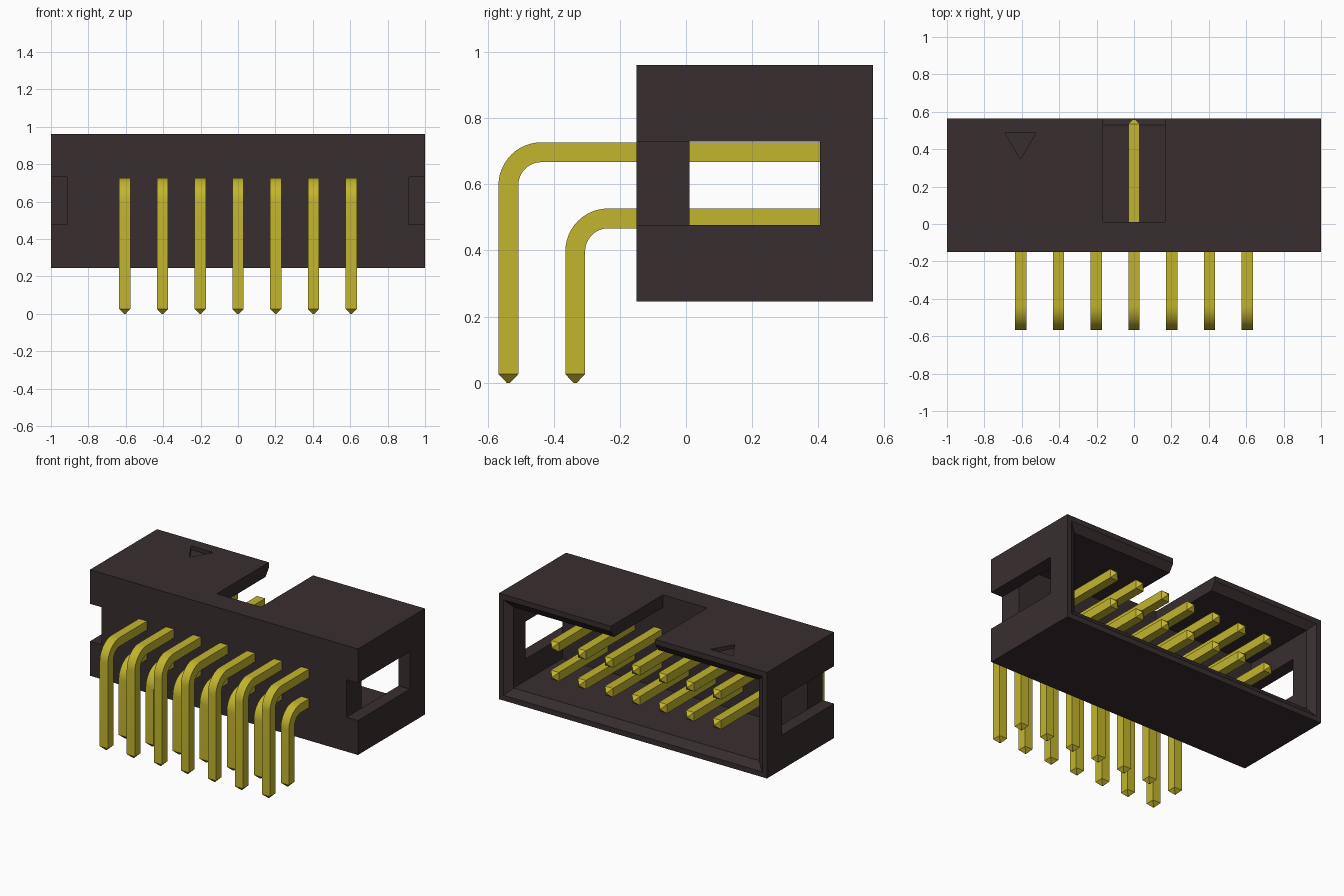
import bpy, bmesh, math
from mathutils import Vector

if "Cube" in bpy.data.objects:
    bpy.data.objects.remove(bpy.data.objects["Cube"], do_unlink=True)


def make_material(name, rgb):
    mat = bpy.data.materials.new(name)
    mat.use_nodes = True
    mat.diffuse_color = (*rgb, 1)
    mat.node_tree.nodes["Principled BSDF"].inputs["Base Color"].default_value = (*rgb, 1)
    return mat


plastic = make_material("dark plastic", (0.039, 0.027, 0.028))
gold = make_material("gold metal", (0.54, 0.46, 0.027))


def loft(name, rings, mat):
    """Closed solid skinned through rings of points."""
    bm = bmesh.new()
    loops = [[bm.verts.new(p) for p in ring] for ring in rings]
    for a, b in zip(loops, loops[1:]):
        for i in range(len(a)):
            j = (i + 1) % len(a)
            bm.faces.new((a[i], a[j], b[j], b[i]))
    bm.faces.new(loops[0])
    bm.faces.new(loops[-1])
    bmesh.ops.recalc_face_normals(bm, faces=bm.faces)
    mesh = bpy.data.meshes.new(name)
    bm.to_mesh(mesh)
    bm.free()
    mesh.materials.append(mat)
    obj = bpy.data.objects.new(name, mesh)
    bpy.context.collection.objects.link(obj)
    return obj


def rect(y, x0, x1, z0, z1):
    return [(x0, y, z0), (x1, y, z0), (x1, y, z1), (x0, y, z1)]


def box(name, x0, x1, y0, y1, z0, z1):
    return loft(name, [rect(y0, x0, x1, z0, z1), rect(y1, x0, x1, z0, z1)], plastic)


def activate(obj):
    bpy.ops.object.select_all(action='DESELECT')
    obj.select_set(True)
    bpy.context.view_layer.objects.active = obj


def cut(obj, cutter):
    mod = obj.modifiers.new("cut", 'BOOLEAN')
    mod.operation = 'DIFFERENCE'
    mod.solver = 'EXACT'
    mod.object = cutter
    activate(obj)
    bpy.ops.object.modifier_apply(modifier=mod.name)
    bpy.data.objects.remove(cutter, do_unlink=True)


# Housing shell
FRONT, BACK, BOTTOM, TOP = -0.15, 0.565, 0.245, 0.96
WALL, LIP, FLOOR = 0.085, 0.035, 0.01
housing = box("housing", -1, 1, FRONT, BACK, BOTTOM, TOP)


def opening(y, inset):
    return rect(y, inset - 1, 1 - inset, BOTTOM + inset, TOP - inset)


# Cavity with a chamfered mouth
cut(housing, loft("cavity_cutter", [opening(FLOOR, WALL), opening(BACK - 0.035, WALL),
                                    opening(BACK, LIP), opening(BACK + 0.1, LIP)], plastic))

# Key slot in the top wall
cut(housing, box("slot_cutter", -0.165, 0.165, FLOOR, BACK + 0.1, 0.8, TOP + 0.1))

# Latch recesses and windows on both ends
for s in (-1, 1):
    for inner, start in ((1 - WALL, FRONT - 0.1), (0.88, FLOOR)):
        x0, x1 = sorted((s * inner, s * 1.1))
        cut(housing, box("window_cutter", x0, x1, start, 0.405, 0.477, 0.73))

# First-pin triangle marker
triangle = [(-0.69, 0.487), (-0.525, 0.487), (-0.607, 0.347)]
cut(housing, loft("marker_cutter", [[(x, y, z) for x, y in triangle]
                                    for z in (TOP - 0.025, TOP + 0.05)], plastic))

# Bent square pins
HALF, TIP, BEND, STEPS = 0.03, 0.026, 0.1, 12


def pin(name, x, leg_y, arm_z):
    # Each station: y, z, heading angle, half width
    stations = [(leg_y, 0, math.pi / 2, 0.005), (leg_y, TIP, math.pi / 2, HALF)]
    for i in range(STEPS + 1):
        a = math.pi / 2 * (1 - i / STEPS)
        stations.append((leg_y + BEND * (1 - math.sin(a)),
                         arm_z - BEND + BEND * math.cos(a), a, HALF))
    stations += [(0.56 - TIP, arm_z, 0, HALF), (0.56, arm_z, 0, 0.005)]
    rings = []
    for y, z, a, h in stations:
        side = Vector((0, -math.sin(a), math.cos(a))) * h
        across = Vector((h, 0, 0))
        c = Vector((x, y, z))
        rings.append([c - across - side, c + across - side,
                      c + across + side, c - across + side])
    obj = loft(name, rings, gold)
    activate(obj)
    bpy.ops.object.shade_smooth_by_angle(angle=math.radians(25))


for n in range(7):
    px = (n - 3) * 0.2017
    pin(f"upper_pin_{n + 1}", px, -0.537, 0.697)
    pin(f"lower_pin_{n + 1}", px, -0.335, 0.497)
